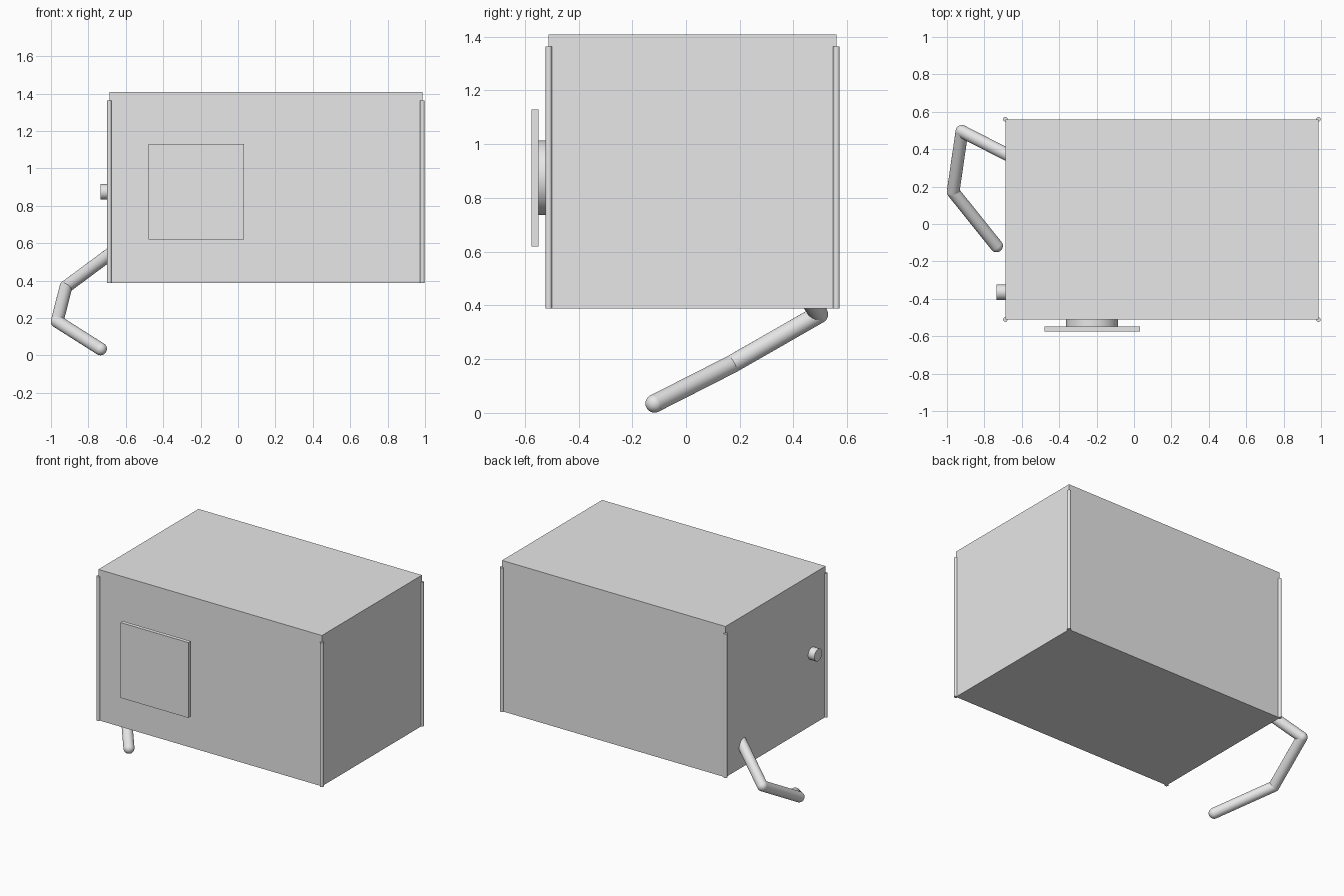
import bpy
from mathutils import Vector

cube = bpy.data.objects.get("Cube")
if cube:
    bpy.data.objects.remove(cube, do_unlink=True)

grey = bpy.data.materials.new("light_grey")
grey.use_nodes = True
grey.diffuse_color = (0.8, 0.8, 0.8, 1)
grey.node_tree.nodes["Principled BSDF"].inputs["Base Color"].default_value = (0.8, 0.8, 0.8, 1)


def finish(name, smooth=False):
    obj = bpy.context.object
    obj.name = name
    obj.data.materials.append(grey)
    if smooth:
        bpy.ops.object.shade_smooth_by_angle()
    return obj


def box(name, low, high):
    low, high = Vector(low), Vector(high)
    bpy.ops.mesh.primitive_cube_add(size=1, location=(low + high) / 2)
    bpy.context.object.scale = high - low
    bpy.ops.object.transform_apply(location=False, rotation=False, scale=True)
    return finish(name)


def rod(name, start, end, radius, sides=32):
    start, end = Vector(start), Vector(end)
    axis = end - start
    bpy.ops.mesh.primitive_cylinder_add(
        vertices=sides, radius=radius, depth=axis.length,
        location=(start + end) / 2, rotation=axis.to_track_quat("Z", "Y").to_euler())
    return finish(name, True)


def ball(name, centre, radius):
    bpy.ops.mesh.primitive_uv_sphere_add(segments=32, ring_count=16, radius=radius, location=centre)
    return finish(name, True)


# Main housing
left, right, front, back = 0.986, -0.688, -0.511, 0.56
bottom, top = 0.388, 1.409
box("housing", (right, front, bottom), (left, back, top))

# Thin corner trims, ending just below the top
for side, x in (("left", left), ("right", right)):
    for end, y in (("front", front), ("back", back)):
        rod(f"{end}_{side}_corner_trim", (x, y, bottom), (x, y, 1.364), 0.012, 16)

# Front panel on a round mount
mid_z = 0.875
rod("panel_mount", (-0.224, front + 0.01, mid_z), (-0.224, -0.55, mid_z), 0.139, 48)
box("front_panel", (-0.478, -0.575, 0.62), (0.031, -0.549, 1.13))

# Side knob
rod("side_knob", (right + 0.01, -0.365, mid_z), (-0.735, -0.365, mid_z), 0.041)

# Bent hose with rounded joints and tip
path = [(-0.66, 0.362, 0.56), (-0.92, 0.495, 0.367),
        (-0.967, 0.172, 0.182), (-0.735, -0.117, 0.035)]
hose_radius = 0.034
for i, (a, b) in enumerate(zip(path, path[1:]), 1):
    rod(f"hose_section_{i}", a, b, hose_radius)
    ball(f"hose_joint_{i}", b, hose_radius)
